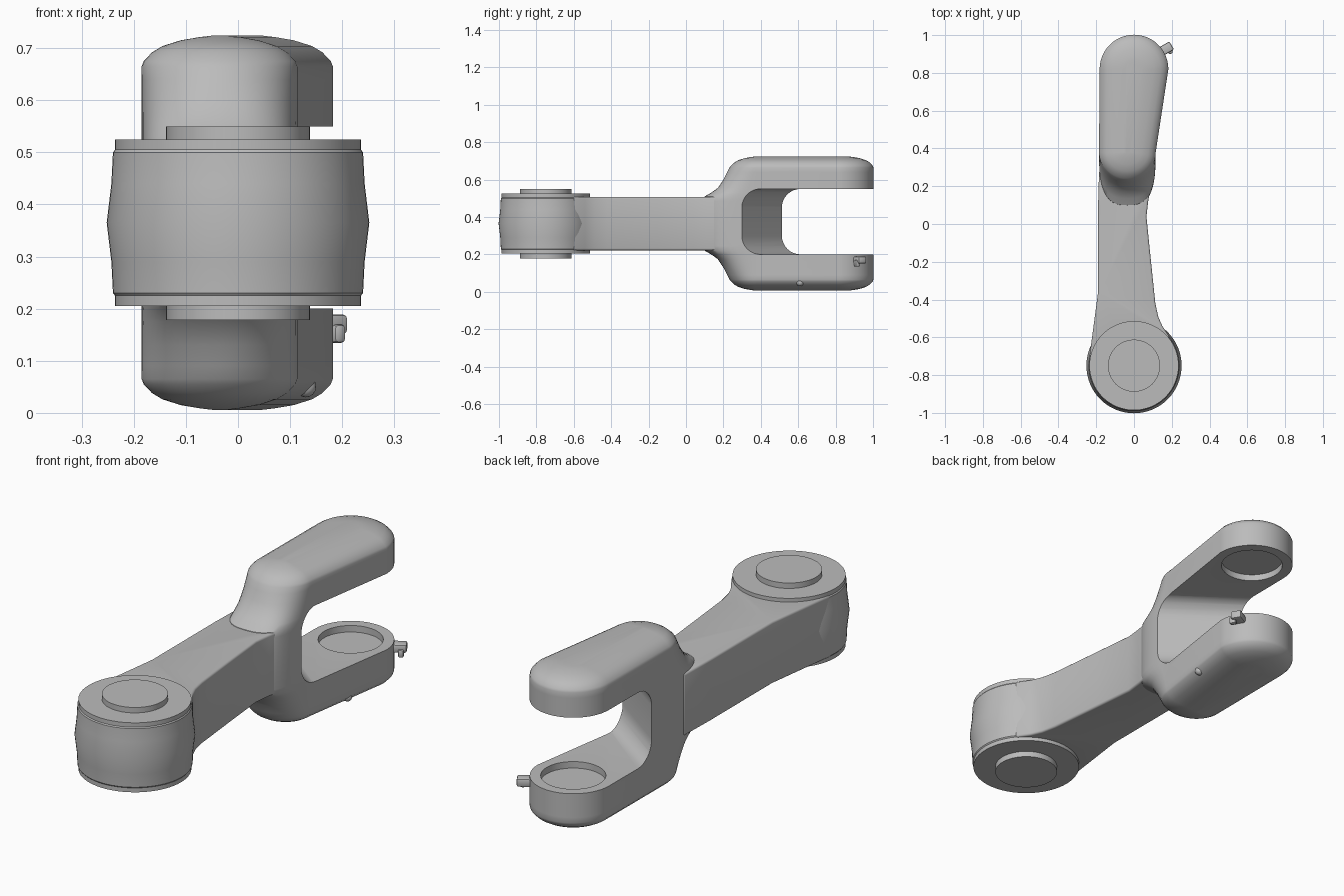
import bpy, bmesh, math
from mathutils import Matrix, Vector

if "Cube" in bpy.data.objects:
    bpy.data.objects.remove(bpy.data.objects["Cube"], do_unlink=True)

grey = bpy.data.materials.new("plain grey")
grey.use_nodes = True
colour = (0.5, 0.5, 0.5, 1)
grey.diffuse_color = colour
grey.node_tree.nodes["Principled BSDF"].inputs["Base Color"].default_value = colour

MID = 0.365                 # height of the symmetry plane
HUB_Y, FORK_Y = -0.75, 0.82  # pivot centres


def make(name, bm):
    bmesh.ops.recalc_face_normals(bm, faces=bm.faces)
    mesh = bpy.data.meshes.new(name)
    bm.to_mesh(mesh)
    bm.free()
    mesh.materials.append(grey)
    ob = bpy.data.objects.new(name, mesh)
    bpy.context.collection.objects.link(ob)
    return ob


def activate(ob):
    bpy.ops.object.select_all(action='DESELECT')
    ob.select_set(True)
    bpy.context.view_layer.objects.active = ob


def smooth(ob, angle=32):
    activate(ob)
    bpy.ops.object.shade_smooth_by_angle(angle=math.radians(angle))


def apply_modifier(ob, kind, **settings):
    mod = ob.modifiers.new(kind.lower(), kind)
    for key, value in settings.items():
        setattr(mod, key, value)
    activate(ob)
    bpy.ops.object.modifier_apply(modifier=mod.name)


def loft(name, rings):
    bm = bmesh.new()
    loops = [[bm.verts.new(p) for p in ring] for ring in rings]
    for a, b in zip(loops, loops[1:]):
        for i in range(len(a)):
            j = (i + 1) % len(a)
            bm.faces.new((a[i], a[j], b[j], b[i]))
    bm.faces.new(loops[0])
    bm.faces.new(loops[-1])
    return make(name, bm)


def circle(r, y, z, n=64):
    return [(r * math.cos(t * math.tau / n), y + r * math.sin(t * math.tau / n), z)
            for t in range(n)]


def turned(name, y, profile):
    return loft(name, [circle(r, y, z) for r, z in profile])


# Hub: barrel with end flanges and a raised boss on both ends
half = [(0.252, 0), (0.243, 0.075), (0.24, 0.135), (0.236, 0.14), (0.236, 0.16)]
profile = [(r, MID - h) for r, h in reversed(half)] + [(r, MID + h) for r, h in half[1:]]
smooth(turned("hub", HUB_Y, profile))
smooth(turned("hub_boss", HUB_Y, [(0.138, 0.178), (0.138, 0.55)]))

# Arm: tapering bar from the hub to the fork
plan = [(-0.185, 0.28), (-0.19, 0.1), (-0.19, -0.36), (-0.238, -0.72), (0, -0.75),
        (0.19, -0.6), (0.15, -0.54), (0.128, -0.49), (0.113, -0.42), (0.085, -0.15),
        (0.066, 0.04), (0.075, 0.12), (0.105, 0.28)]
arm = loft("arm", [[(x, y, z) for x, y in plan] for z in (0.222, 0.508)])
apply_modifier(arm, 'BEVEL', width=0.01, segments=3, limit_method='ANGLE',
               angle_limit=math.radians(50))
smooth(arm, 40)


def fork_ring(z, depth, inset=0.0, power=1.0):
    # round back end, straight tapering sides, rounder or squarer front end
    points, n = [], 24
    for i in range(n + 1):
        t = math.pi * i / n
        r = 0.182 - inset
        points.append((r * math.cos(t), FORK_Y + r * math.sin(t), z))
    for i in range(n + 1):
        t = math.pi * (1 + i / n)
        c, s = math.cos(t), math.sin(t)
        x = math.copysign(abs(c) ** power, c) * (0.15 - inset)
        points.append((x - 0.035, 0.38 - abs(s) ** power * (depth - inset), z))
    return points


# Fork: flared shoulders and domed caps, mirrored about the middle plane
levels = [(0.12, 0.29, 0, 0.7), (0.145, 0.28, 0, 0.7), (0.165, 0.245, 0, 0.72),
          (0.19, 0.21, 0, 0.76), (0.235, 0.18, 0, 0.85), (0.275, 0.16, 0, 0.95),
          (0.3, 0.147, 0, 1), (0.31, 0.143, 0.004, 1), (0.327, 0.14, 0.02, 1),
          (0.339, 0.14, 0.04, 1), (0.35, 0.14, 0.075, 1), (0.356, 0.14, 0.11, 1),
          (0.359, 0.14, 0.135, 1)]
lower = [fork_ring(MID - h, d, i, p) for h, d, i, p in reversed(levels)]
upper = [fork_ring(MID + h, d, i, p) for h, d, i, p in levels]
fork = loft("fork", lower + upper)

# Slot between the prongs: rounded, with its back wall slanted across the fork
radius, low, high = 0.1, 0.2, 0.55
section = [(1.4, low)]
for centre, start in ((low + radius, 270), (high - radius, 180)):
    for i in range(9):
        a = math.radians(start - i * 90 / 8)
        section.append((radius + radius * math.cos(a), centre + radius * math.sin(a)))
section.append((1.4, high))
slot = loft("slot_cutter", [[(x, 0.38 - 0.72 * x + u, z) for u, z in section]
                            for x in (-0.3, 0.3)])
pocket = turned("pocket_cutter", FORK_Y, [(0.136, 0.17), (0.136, 0.58)])
for cutter in (slot, pocket):
    apply_modifier(fork, 'BOOLEAN', operation='DIFFERENCE', solver='EXACT', object=cutter)
    bpy.data.objects.remove(cutter, do_unlink=True)
smooth(fork, 30)


def block(name, centre, size, turn=0):
    bm = bmesh.new()
    bmesh.ops.create_cube(bm, size=1, matrix=Matrix.LocRotScale(
        Vector(centre), Matrix.Rotation(math.radians(turn), 3, 'Z'), Vector(size)))
    ob = make(name, bm)
    apply_modifier(ob, 'BEVEL', width=0.008, segments=2)
    smooth(ob)


# Small lug and grease fitting at the lower prong
block("lug", (0.165, 0.925, 0.17), (0.08, 0.05, 0.038), 30)
block("lug_pin", (0.19, 0.915, 0.152), (0.025, 0.03, 0.036), 30)
bm = bmesh.new()
bmesh.ops.create_uvsphere(bm, u_segments=16, v_segments=8, radius=0.02,
                          matrix=Matrix.Translation((0.13, 0.61, 0.05)))
smooth(make("grease_fitting", bm))
